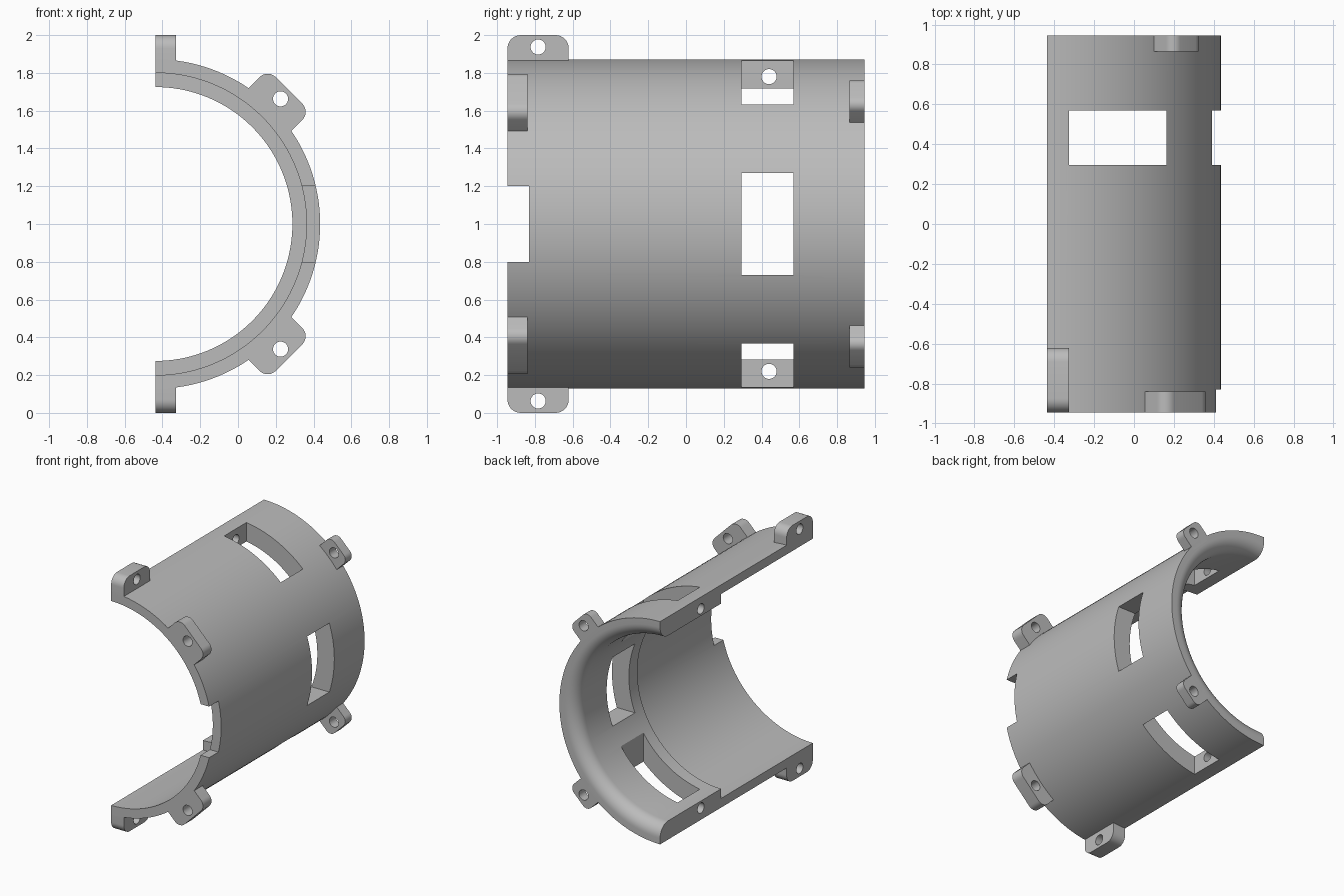
import bpy, bmesh, math
from mathutils import Matrix, Vector

if "Cube" in bpy.data.objects:
    bpy.data.objects.remove(bpy.data.objects["Cube"], do_unlink=True)

CX, CZ = -0.437, 1.0             # axis of the half tube, running along y
R_OUT, R_FRONT, R_BACK = 0.872, 0.80, 0.725
Y_END, Y_STEP, FILLET = 0.945, 0.19, 0.1
WALL = 0.11                      # thickness of the ears and joint walls
HOLE_R = 0.04

grey = bpy.data.materials.new("plain_grey")
grey.use_nodes = True
colour = (0.5, 0.5, 0.5, 1)
grey.diffuse_color = colour
grey.node_tree.nodes["Principled BSDF"].inputs["Base Color"].default_value = colour


def make_object(name, bm):
    bmesh.ops.recalc_face_normals(bm, faces=bm.faces)
    mesh = bpy.data.meshes.new(name)
    bm.to_mesh(mesh)
    bm.free()
    mesh.materials.append(grey)
    obj = bpy.data.objects.new(name, mesh)
    bpy.context.collection.objects.link(obj)
    return obj


def box(lo, hi):
    lo, hi = Vector(lo), Vector(hi)
    bm = bmesh.new()
    bmesh.ops.create_cube(bm, size=1, matrix=Matrix.Translation((lo + hi) / 2)
                          @ Matrix.Diagonal((*(hi - lo), 1)))
    return make_object("cutter", bm)


def rod(matrix):
    bm = bmesh.new()
    bmesh.ops.create_cone(bm, cap_ends=True, segments=32, radius1=HOLE_R,
                          radius2=HOLE_R, depth=0.5, matrix=matrix)
    return make_object("cutter", bm)


def cut(obj, cutters):
    """Subtract the cutters, bake the result and remove them."""
    for c in cutters:
        c.hide_render = True
        mod = obj.modifiers.new("cut", 'BOOLEAN')
        mod.operation, mod.solver, mod.object = 'DIFFERENCE', 'EXACT', c
    graph = bpy.context.evaluated_depsgraph_get()
    baked = bpy.data.meshes.new_from_object(obj.evaluated_get(graph))
    obj.modifiers.clear()
    obj.data = baked
    for c in cutters:
        bpy.data.objects.remove(c, do_unlink=True)


def smooth(obj):
    bpy.ops.object.select_all(action='DESELECT')
    obj.select_set(True)
    bpy.context.view_layer.objects.active = obj
    bpy.ops.object.shade_smooth_by_angle(angle=math.radians(25))


# Half tube: stepped bore with a rounded inner lip at the back
profile = [(R_OUT, Y_END), (R_OUT, -Y_END), (R_FRONT, -Y_END),
           (R_FRONT, Y_STEP), (R_BACK, Y_STEP)]
for i in range(11):
    a = math.pi / 2 * i / 10
    profile.append((R_BACK + FILLET * (1 - math.cos(a)),
                    Y_END - FILLET * (1 - math.sin(a))))
SEGMENTS = 72
bm = bmesh.new()
rings = []
for s in range(SEGMENTS + 1):
    a = math.pi * s / SEGMENTS - math.pi / 2
    rings.append([bm.verts.new((CX + r * math.cos(a), y, CZ + r * math.sin(a)))
                  for r, y in profile])
for p, q in zip(rings, rings[1:]):
    for i in range(len(profile)):
        j = (i + 1) % len(profile)
        bm.faces.new((p[i], p[j], q[j], q[i]))
bm.faces.new(rings[0])
bm.faces.new(rings[-1])
shell = make_object("half_tube_shell", bm)

# Front notch, side window, upper and lower windows, bolt holes in joint walls
cutters = [box((0, -1.2, CZ - 0.2), (0.7, -0.83, CZ + 0.2)),
           box((0, 0.295, CZ - 0.27), (0.7, 0.57, CZ + 0.27))]
for side in (1, -1):
    z_in, z_out = CZ + side * 0.32, CZ + side * 1.1
    cutters.append(box((CX + WALL, 0.295, min(z_in, z_out)),
                       (0.163, 0.57, max(z_in, z_out))))
    cutters.append(rod(Matrix.Translation((CX, 0.44, CZ + side * 0.78))
                       @ Matrix.Rotation(math.pi / 2, 4, 'Y')))
cut(shell, cutters)
smooth(shell)


def lug(name, half_width, thickness, corner, across, outward, origin):
    """Round-cornered plate with a bolt hole, rising from the tube axis."""
    base, top = 0.835, 1.0
    bm = bmesh.new()
    outline = [(-half_width, base), (half_width, base)]
    for sign, start in ((1, 0), (-1, math.pi / 2)):
        for i in range(9):
            a = start + math.pi / 2 * i / 8
            outline.append((sign * (half_width - corner) + corner * math.cos(a),
                            top - corner + corner * math.sin(a)))
    face = bm.faces.new([bm.verts.new((u, v, 0)) for u, v in outline])
    grown = bmesh.ops.extrude_face_region(bm, geom=[face])
    bmesh.ops.translate(bm, vec=(0, 0, thickness),
                        verts=[g for g in grown["geom"]
                               if isinstance(g, bmesh.types.BMVert)])
    # Local axes: across the plate, outward from the tube, through the plate
    through = Vector((1, 0, 0)) if across.y else Vector((0, 1, 0))
    place = Matrix.Translation(origin) @ Matrix(
        (across, outward, through)).transposed().to_4x4()
    bm.transform(place)
    obj = make_object(name, bm)
    cut(obj, [rod(place @ Matrix.Translation((0, 0.937, 0)))])
    smooth(obj)


# Flange ears on the joint plane, and diagonal lugs at both ends
for side, label in ((1, "upper"), (-1, "lower")):
    lug(label + "_flange_ear", 0.162, WALL, 0.07, Vector((0, 1, 0)),
        Vector((0, 0, side)), (CX, -Y_END + 0.162, CZ))
    diagonal = Vector((1, 0, side)).normalized()
    tangent = Vector((1, 0, -side)).normalized()
    lug(label + "_front_lug", 0.16, 0.105, 0.06, tangent, diagonal,
        (CX, -Y_END, CZ))
    lug(label + "_back_lug", 0.105, 0.08, 0.05, tangent, diagonal,
        (CX, Y_END - 0.08, CZ))
